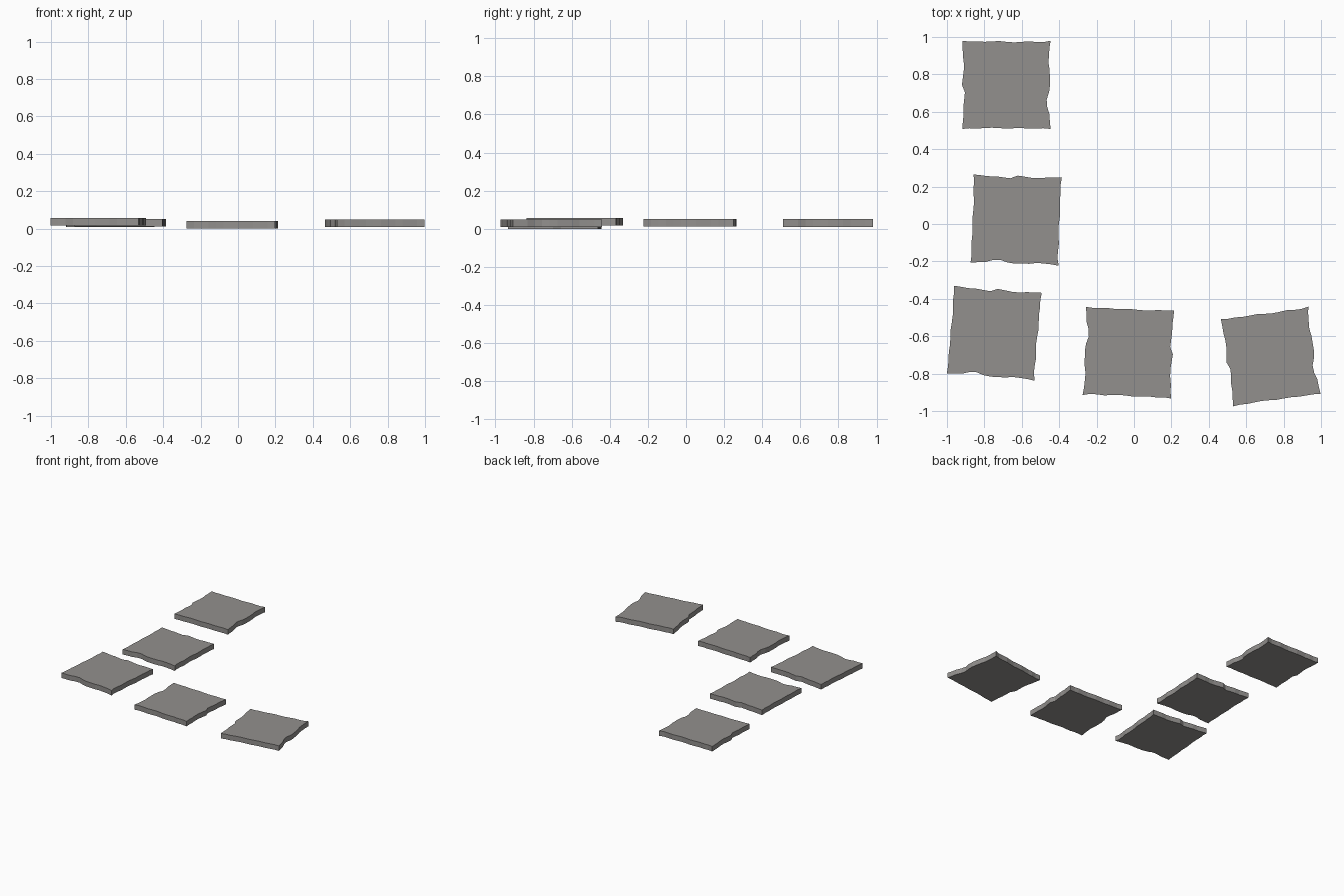
import bpy, bmesh, math
from mathutils import Vector, Matrix

if "Cube" in bpy.data.objects:
    bpy.data.objects.remove(bpy.data.objects["Cube"])

stone = bpy.data.materials.new("grey stone")
stone.diffuse_color = (0.29, 0.28, 0.27, 1)
stone.use_nodes = True
stone.node_tree.nodes["Principled BSDF"].inputs["Base Color"].default_value = stone.diffuse_color

HALF, THICK = 0.236, 0.04

# Chipped edge depths, counter-clockwise: bottom, right, top, left
EDGES = [
    [0, .004, .002, .005, .007, .005, .002, .004, .005, .002, .003, .004],
    [0, .004, .006, .018, .021, .008, .003, .004, .005, .011, .009, .006],
    [0, .008, .007, .003, .007, .009, .006, .002, .004, .006, .003, .005],
    [0, .002, .003, .008, .008, .003, -.002, .014, .010, .006, .007, .003],
]


def outline():
    pts = []
    for side, depths in enumerate(EDGES):
        rot = Matrix.Rotation(side * math.pi / 2, 2)
        for i, d in enumerate(depths):
            along = -HALF + 2 * HALF * i / len(depths)
            pts.append(rot @ Vector((along, -HALF + d)))
    return pts


def slab(name, x, y, z, angle):
    bm = bmesh.new()
    face = bm.faces.new([bm.verts.new((p.x, p.y, 0)) for p in outline()])
    ext = bmesh.ops.extrude_face_region(bm, geom=[face])
    top = [v for v in ext["geom"] if isinstance(v, bmesh.types.BMVert)]
    bmesh.ops.translate(bm, verts=top, vec=(0, 0, THICK))
    bmesh.ops.recalc_face_normals(bm, faces=bm.faces)
    me = bpy.data.meshes.new(name)
    bm.to_mesh(me)
    bm.free()
    me.materials.append(stone)
    ob = bpy.data.objects.new(name, me)
    ob.location = (x, y, z)
    ob.rotation_euler.z = math.radians(angle)
    bpy.context.collection.objects.link(ob)


# Five paving slabs laid in an L, each turned a little differently
slab("back_slab", -0.682, 0.744, 0.010, 0)
slab("middle_slab", -0.63, 0.021, 0.011, -92)
slab("corner_slab", -0.747, -0.584, 0.016, -94.6)
slab("front_slab", -0.03, -0.688, 0.0, 177.8)
slab("right_slab", 0.731, -0.708, 0.009, 8)
